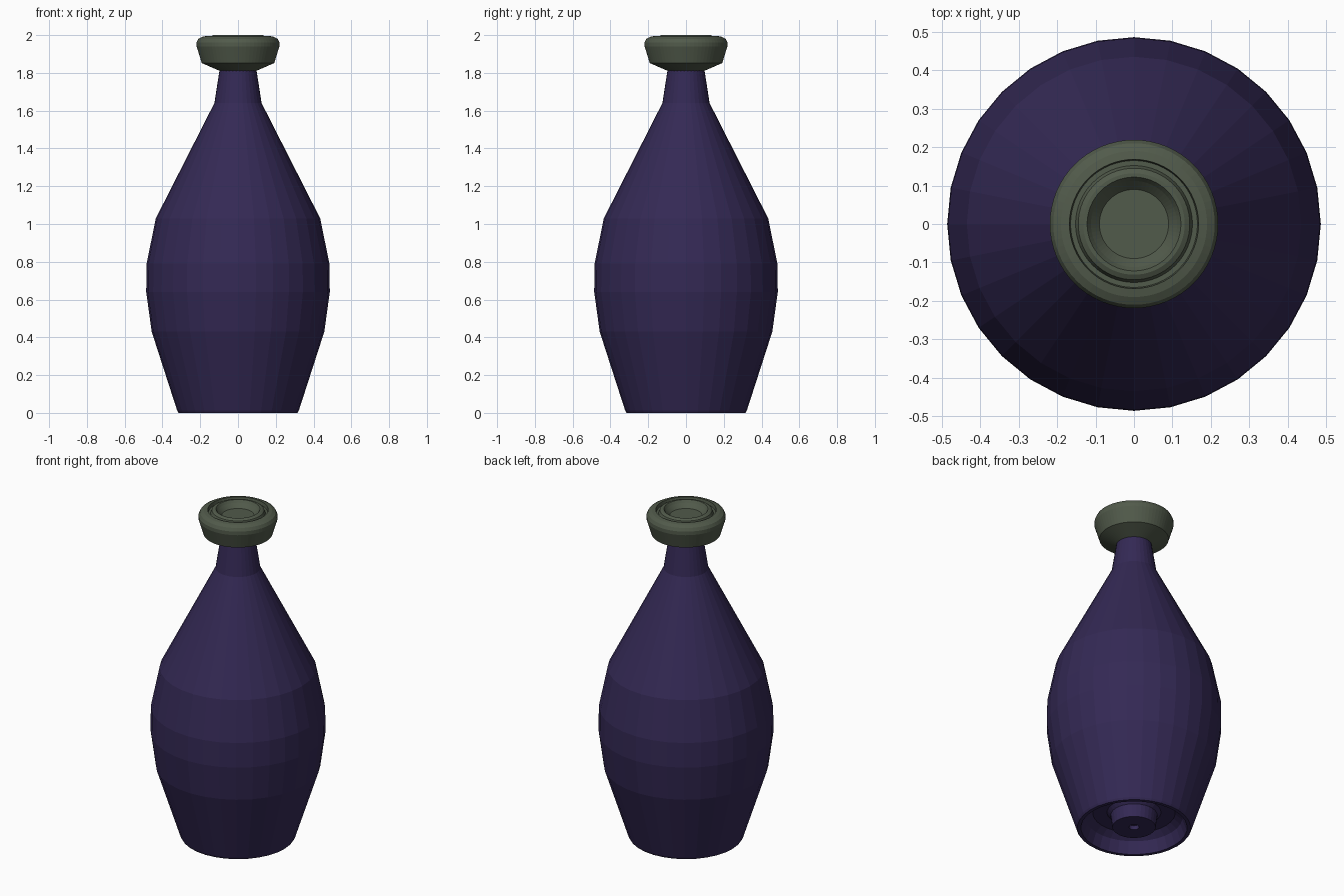
import bpy
import bmesh
from math import cos, sin, tau

cube = bpy.data.objects.get("Cube")
if cube:
    bpy.data.objects.remove(cube, do_unlink=True)


def make_material(name, rgb):
    mat = bpy.data.materials.new(name)
    mat.use_nodes = True
    color = (*rgb, 1.0)
    mat.diffuse_color = color
    bsdf = mat.node_tree.nodes["Principled BSDF"]
    bsdf.inputs["Base Color"].default_value = color
    bsdf.inputs["Roughness"].default_value = 0.7
    return mat


def lathe(name, profile, segments, mat):
    """Revolve (radius, height) points around z; radius 0 makes a pole."""
    bm = bmesh.new()
    rings = []
    for r, z in profile:
        if r == 0:
            rings.append([bm.verts.new((0, 0, z))] * segments)
        else:
            rings.append([bm.verts.new((r * cos(tau * i / segments),
                                        r * sin(tau * i / segments), z))
                          for i in range(segments)])
    for lower, upper in zip(rings, rings[1:]):
        for i in range(segments):
            j = (i + 1) % segments
            corners = [lower[i], lower[j], upper[j], upper[i]]
            bm.faces.new(list(dict.fromkeys(corners)))
    bmesh.ops.recalc_face_normals(bm, faces=bm.faces)
    mesh = bpy.data.meshes.new(name)
    bm.to_mesh(mesh)
    bm.free()
    mesh.materials.append(mat)
    obj = bpy.data.objects.new(name, mesh)
    bpy.context.collection.objects.link(obj)
    return obj


purple = make_material("dark purple", (0.034, 0.022, 0.09))
green = make_material("grey green", (0.083, 0.103, 0.070))

# Bottle with a hollowed foot, a central boss and a small dimple in the boss
lathe("bottle_body", [
    (0, 0.03), (0.028, 0.03), (0.028, 0.005), (0.12, 0.005),
    (0.13, 0.08), (0.15, 0.1), (0.23, 0.1), (0.27, 0.07), (0.295, 0.0),
    (0.315, 0.0), (0.322, 0.012), (0.457, 0.43), (0.486, 0.64),
    (0.484, 0.79), (0.435, 1.03), (0.125, 1.64), (0.097, 1.82), (0, 1.82),
], 32, purple)

# Flared cap with a grooved top and a sunken centre
lathe("bottle_cap", [
    (0, 1.81), (0.095, 1.81), (0.192, 1.852), (0.219, 1.94),
    (0.219, 1.962), (0.21, 1.98), (0.19, 1.991), (0.168, 1.995),
    (0.165, 1.975), (0.152, 1.975), (0.145, 1.993), (0.132, 2.0),
    (0.122, 2.0), (0.112, 1.985), (0.09, 1.96), (0, 1.96),
], 64, green)
